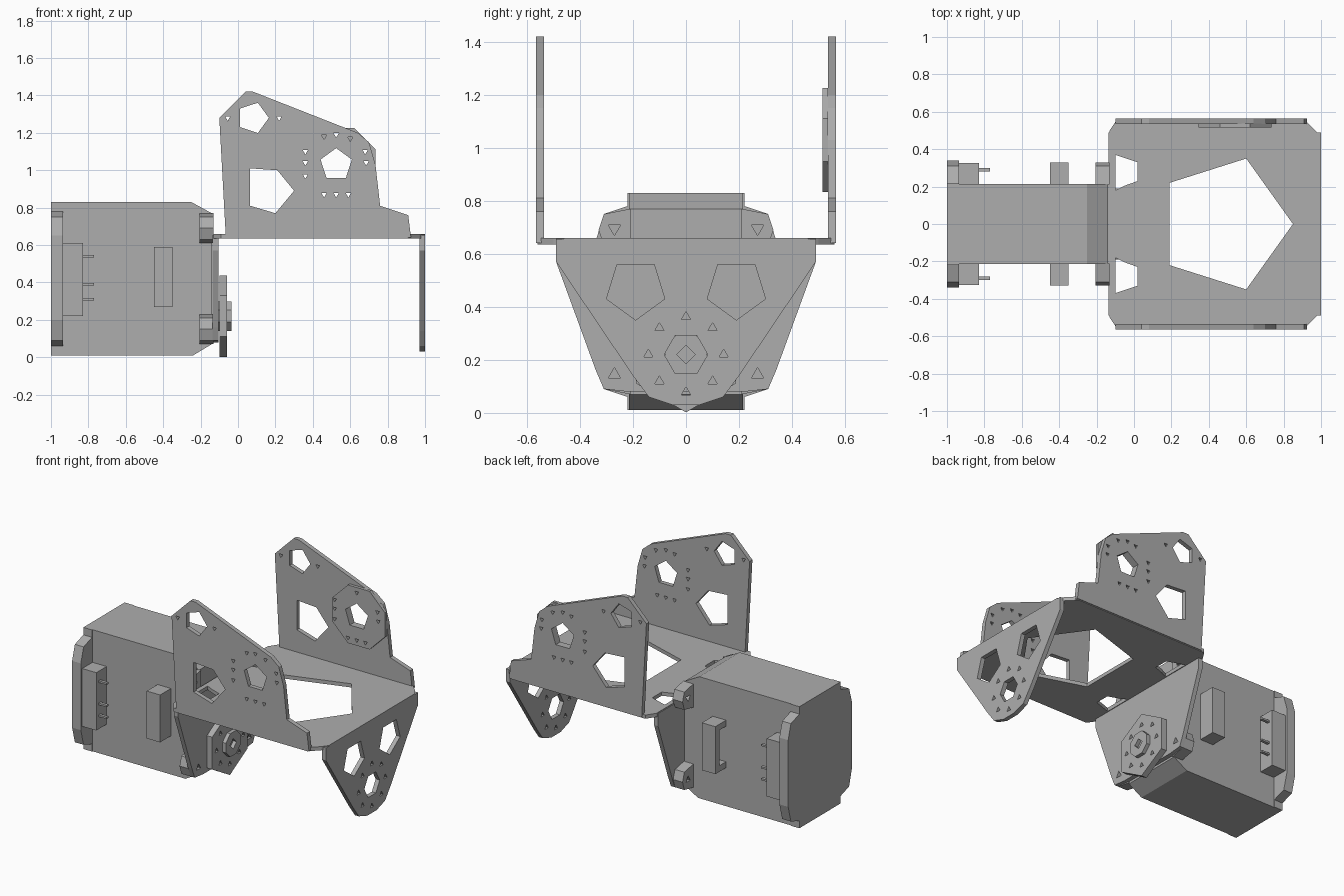
import bpy, bmesh
from math import cos, sin, radians
from mathutils import Matrix

cube = bpy.data.objects.get("Cube")
if cube:
    bpy.data.objects.remove(cube, do_unlink=True)

GREY = (0.42, 0.42, 0.42, 1)
grey = bpy.data.materials.new("plain_grey")
grey.use_nodes = True
grey.diffuse_color = GREY
grey.node_tree.nodes["Principled BSDF"].inputs["Base Color"].default_value = GREY

# Local frames: outline plane plus the direction it is thickened along
FRAMES = {
    "XY": Matrix.Identity(4),
    "XZ": Matrix(((1, 0, 0, 0), (0, 0, 1, 0), (0, 1, 0, 0), (0, 0, 0, 1))),
    "YZ": Matrix(((0, 0, 1, 0), (1, 0, 0, 0), (0, 1, 0, 0), (0, 0, 0, 1))),
}


def ngon(u, v, r, sides=5, turn=0):
    step = 360 / sides
    return [(u + r * cos(radians(turn + i * step)), v + r * sin(radians(turn + i * step)))
            for i in range(sides)]


def mirror(points):
    """Half an outline on the positive side, closed by its reflection."""
    return points + [(-u, v) for u, v in reversed(points)]


def flip(hole):
    return [(-u, v) for u, v in hole]


def slab(name, plane, lo, hi, outline, holes=()):
    """Flat part with cut-outs, thickened from lo to hi across its plane."""
    curve = bpy.data.curves.new(name, "CURVE")
    curve.dimensions = "2D"
    curve.fill_mode = "BOTH"
    curve.extrude = (hi - lo) / 2
    for loop in [outline, *holes]:
        spline = curve.splines.new("POLY")
        spline.points.add(len(loop) - 1)
        for point, (u, v) in zip(spline.points, loop):
            point.co = (u, v, 0, 1)
        spline.use_cyclic_u = True
    temp = bpy.data.objects.new(name + "_outline", curve)
    bpy.context.collection.objects.link(temp)
    graph = bpy.context.evaluated_depsgraph_get()
    mesh = bpy.data.meshes.new_from_object(temp.evaluated_get(graph))
    bpy.data.objects.remove(temp, do_unlink=True)
    mesh.transform(FRAMES[plane] @ Matrix.Translation((0, 0, (lo + hi) / 2)))
    bm = bmesh.new()
    bm.from_mesh(mesh)
    bmesh.ops.remove_doubles(bm, verts=bm.verts, dist=0.0002)
    bmesh.ops.recalc_face_normals(bm, faces=bm.faces)
    for face in bm.faces:
        face.smooth = False
    bm.to_mesh(mesh)
    bm.free()
    mesh.materials.clear()
    mesh.materials.append(grey)
    obj = bpy.data.objects.new(name, mesh)
    bpy.context.collection.objects.link(obj)
    return obj


def box(name, x, y, z):
    return slab(name, "XY", z[0], z[1],
                [(x[0], y[0]), (x[1], y[0]), (x[1], y[1]), (x[0], y[1])])


# Motor body with a chamfered nose
slab("motor_body", "XZ", -0.215, 0.215,
     [(-0.99, 0.01), (-0.99, 0.83), (-0.25, 0.83), (-0.14, 0.77), (-0.14, 0.07), (-0.24, 0.01)])

# Motor end cap
cap = [(0.22, 0.01), (0.22, 0.06), (0.31, 0.09), (0.34, 0.2),
       (0.34, 0.65), (0.31, 0.75), (0.22, 0.78), (0.22, 0.83)]
slab("motor_end_cap", "YZ", -1, -0.935, mirror(cap))

ear_low = [(0.21, 0.07), (0.31, 0.09), (0.33, 0.15), (0.31, 0.21), (0.21, 0.23)]
ear_hole = ngon(0.27, 0.145, 0.026, 3, 90)
raised = lambda loop: [(u, 0.84 - v) for u, v in loop]

for side, s in (("left", 1), ("right", -1)):
    across = lambda a, b: (min(s * a, s * b), max(s * a, s * b))
    # Cap cheek and its small pins
    box(f"cap_cheek_{side}", (-0.94, -0.83), across(0.21, 0.325), (0.22, 0.61))
    for z in (0.31, 0.39, 0.54):
        box(f"cap_pin_{side}", (-0.84, -0.77), across(0.28, 0.3), (z - 0.006, z + 0.006))
    # Side socket, open towards the end cap
    box(f"socket_wall_{side}", (-0.45, -0.35), across(0.285, 0.33), (0.27, 0.59))
    box(f"socket_back_{side}", (-0.37, -0.35), across(0.21, 0.29), (0.27, 0.59))
    for z in (0.27, 0.55):
        box(f"socket_end_{side}", (-0.45, -0.36), across(0.21, 0.29), (z, z + 0.04))
    # Mounting ears
    for level, ear, hole in (("lower", ear_low, ear_hole),
                             ("upper", raised(ear_low), raised(ear_hole))):
        turn = flip if s < 0 else list
        slab(f"{level}_ear_{side}", "YZ", -0.205, -0.13, turn(ear), [turn(hole)])

# Tray floor with a large pentagon opening and two cable slots
slot = [(-0.1, 0.37), (0.02, 0.33), (0.02, 0.23), (-0.05, 0.205), (-0.1, 0.18)]
floor_edge = [(-0.13, 0.5), (-0.09, 0.56), (0.91, 0.56), (0.97, 0.5), (1, 0.46)]
slab("tray_floor", "XY", 0.635, 0.66,
     floor_edge + [(x, -y) for x, y in reversed(floor_edge)],
     [slot, [(x, -y) for x, y in slot],
      [(0.19, 0.22), (0.19, -0.22), (0.6, -0.35), (0.85, 0), (0.6, 0.35)]])

# Side walls of the tray
wall = [(-0.065, 0.64), (-0.1, 1.28), (0.04, 1.42), (0.08, 1.42), (0.64, 1.2), (0.7, 1.15),
        (0.735, 1.03), (0.76, 0.81), (0.91, 0.76), (0.925, 0.64)]
top_hole = ngon(0.08, 1.28, 0.085)
low_hole = [(0.065, 1.01), (0.21, 1), (0.3, 0.89), (0.2, 0.77), (0.065, 0.81)]
hub_hole = ngon(0.525, 1.03, 0.088, 5, 90)
screws = [(0.36, z) for z in (0.97, 1.04, 1.1)] + [(x, 0.87) for x in (0.46, 0.525, 0.59)]
screws += [(0.685, 1.04), (0.68, 1.1), (0.525, 1.19), (0.6, 1.17), (0.46, 1.18),
           (-0.055, 1.28), (0.22, 1.28)]
screw_holes = [ngon(u, v, 0.016, 3, 30) for u, v in screws]
for name, lo in (("front_wall", -0.565), ("back_wall", 0.535)):
    slab(name, "XZ", lo, lo + 0.03, wall, [top_hole, low_hole, hub_hole] + screw_holes)

# Bearing pad on the inner face of the back wall
slab("bearing_pad", "XZ", 0.515, 0.536, ngon(0.54, 1.03, 0.212, 8, 22.5),
     [hub_hole] + screw_holes[:-4])

# Hanging end plate
end_edge = [(0.05, 0.03), (0.14, 0.06), (0.2, 0.14), (0.49, 0.57), (0.49, 0.655)]
eye = [(0.12, 0.56), (0.26, 0.56), (0.3, 0.43), (0.19, 0.35), (0.08, 0.43)]
ring = [ngon(u, v, 0.02, 3, 90) for u, v in ngon(0, 0.22, 0.142, 8, 90)]
slab("end_plate", "YZ", 0.97, 1, mirror(end_edge),
     [eye, flip(eye), ngon(0, 0.22, 0.082, 6)] + ring)

# Motor mounting plate
mount_edge = [(0.22, 0.08), (0.31, 0.09), (0.34, 0.16), (0.49, 0.57), (0.49, 0.655)]
slab("motor_mount_plate", "YZ", -0.135, -0.105, mirror(mount_edge), [ear_hole, flip(ear_hole)])

# Output disc and hub
slab("output_disc", "YZ", -0.1, -0.06, ngon(0, 0.22, 0.218, 6, 90), ring)
slab("output_hub", "YZ", -0.11, -0.035, ngon(0, 0.22, 0.085, 8, 22.5),
     [ngon(0, 0.22, 0.035, 4)])
